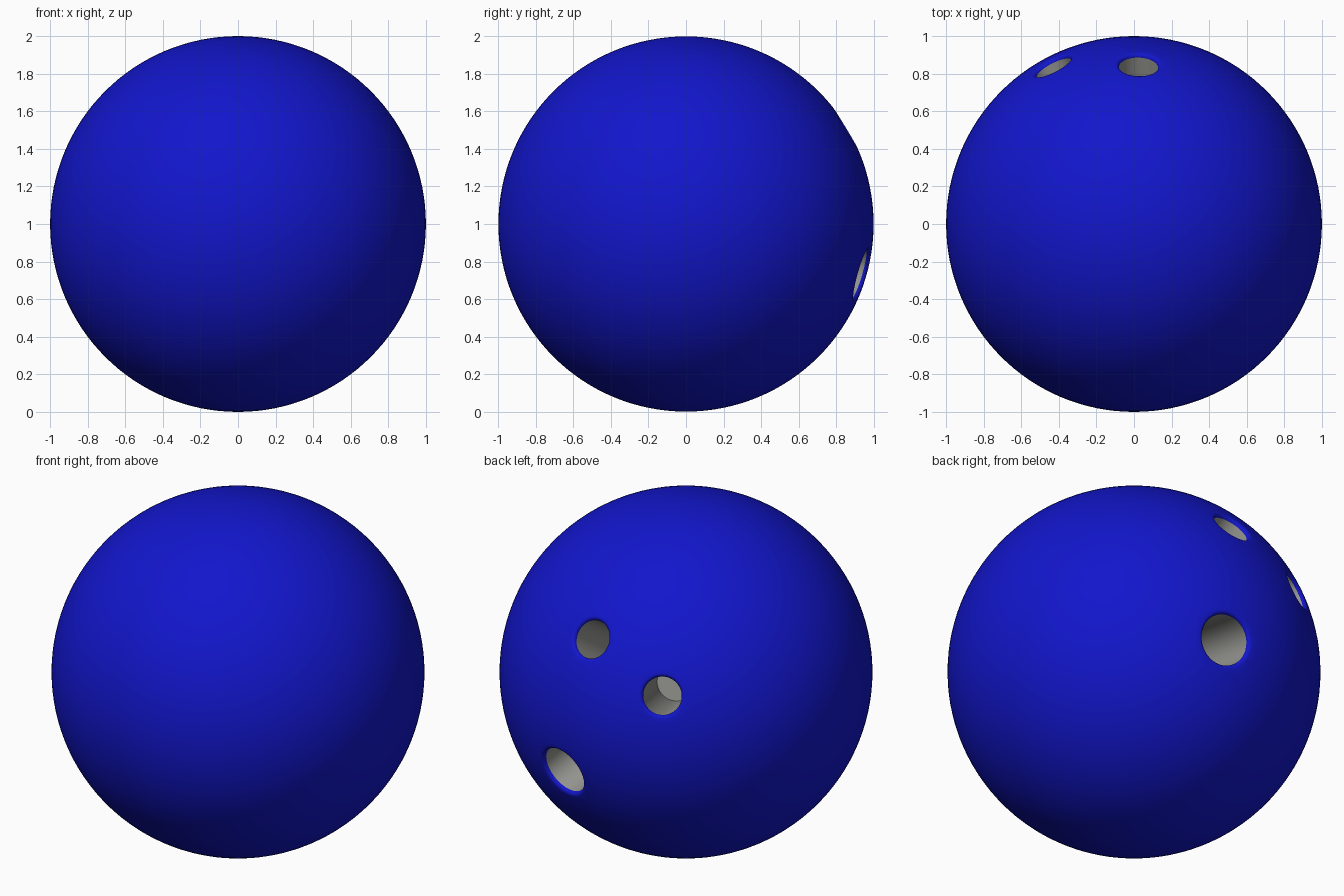
import bpy, bmesh, math
from mathutils import Vector, Matrix

if "Cube" in bpy.data.objects:
    bpy.data.objects.remove(bpy.data.objects["Cube"])

CENTRE = Vector((0, 0, 1))


def material(name, colour):
    m = bpy.data.materials.new(name)
    m.diffuse_color = colour
    m.use_nodes = True
    m.node_tree.nodes["Principled BSDF"].inputs["Base Color"].default_value = m.diffuse_color
    return m


MATS = [material("blue_shell", (0.006, 0.008, 0.6, 1)),
        material("grey_bore", (0.3, 0.3, 0.28, 1))]


def make_object(name, bm):
    mesh = bpy.data.meshes.new(name)
    bm.to_mesh(mesh)
    bm.free()
    for m in MATS:
        mesh.materials.append(m)
    ob = bpy.data.objects.new(name, mesh)
    bpy.context.collection.objects.link(ob)
    return ob


def hole_cutter(name, direction, r, depth=0.6, f=0.02, segs=48):
    """Lathed plug pointing outwards: grey bore, blue rounded mouth."""
    h = math.sqrt(1 - (r + f) ** 2)
    arc = [math.radians(a) for a in (0, 18, 36, 54, 72, 90)]
    profile = [(r, 1 - depth)]
    profile += [(r + f - f * math.cos(a), h - f + f * math.sin(a)) for a in arc]
    profile += [(r + f, 1.1)]
    bm = bmesh.new()
    rings = [[bm.verts.new((p * math.cos(math.tau * i / segs),
                            p * math.sin(math.tau * i / segs), z))
              for i in range(segs)] for p, z in profile]
    bm.faces.new(rings[0][::-1]).material_index = 1
    bm.faces.new(rings[-1])
    for k in range(len(rings) - 1):
        a, b = rings[k], rings[k + 1]
        for i in range(segs):
            j = (i + 1) % segs
            bm.faces.new((a[i], a[j], b[j], b[i])).material_index = int(k == 0)
    bmesh.ops.recalc_face_normals(bm, faces=bm.faces)
    rot = Vector(direction).to_track_quat('Z', 'Y').to_matrix().to_4x4()
    bm.transform(Matrix.Translation(CENTRE) @ rot)
    ob = make_object(name, bm)
    ob.hide_render = True
    return ob


# ball
bm = bmesh.new()
bmesh.ops.create_uvsphere(bm, u_segments=128, v_segments=64, radius=1,
                          matrix=Matrix.Translation(CENTRE))
ball = make_object("ball", bm)
bpy.context.view_layer.objects.active = ball
ball.select_set(True)

# two finger holes and a wider thumb hole
for name, direction, r in (("finger_hole_left", (-0.437, 0.85, 0.297), 0.104),
                           ("finger_hole_right", (0.025, 0.855, 0.518), 0.105),
                           ("thumb_hole", (0.147, 0.94, -0.268), 0.14)):
    cutter = hole_cutter(name, direction, r)
    mod = ball.modifiers.new(name, 'BOOLEAN')
    mod.operation = 'DIFFERENCE'
    mod.solver = 'EXACT'
    mod.object = cutter
    bpy.ops.object.modifier_apply(modifier=mod.name)
    bpy.data.objects.remove(cutter)

bpy.ops.object.shade_smooth_by_angle(angle=math.radians(35))
